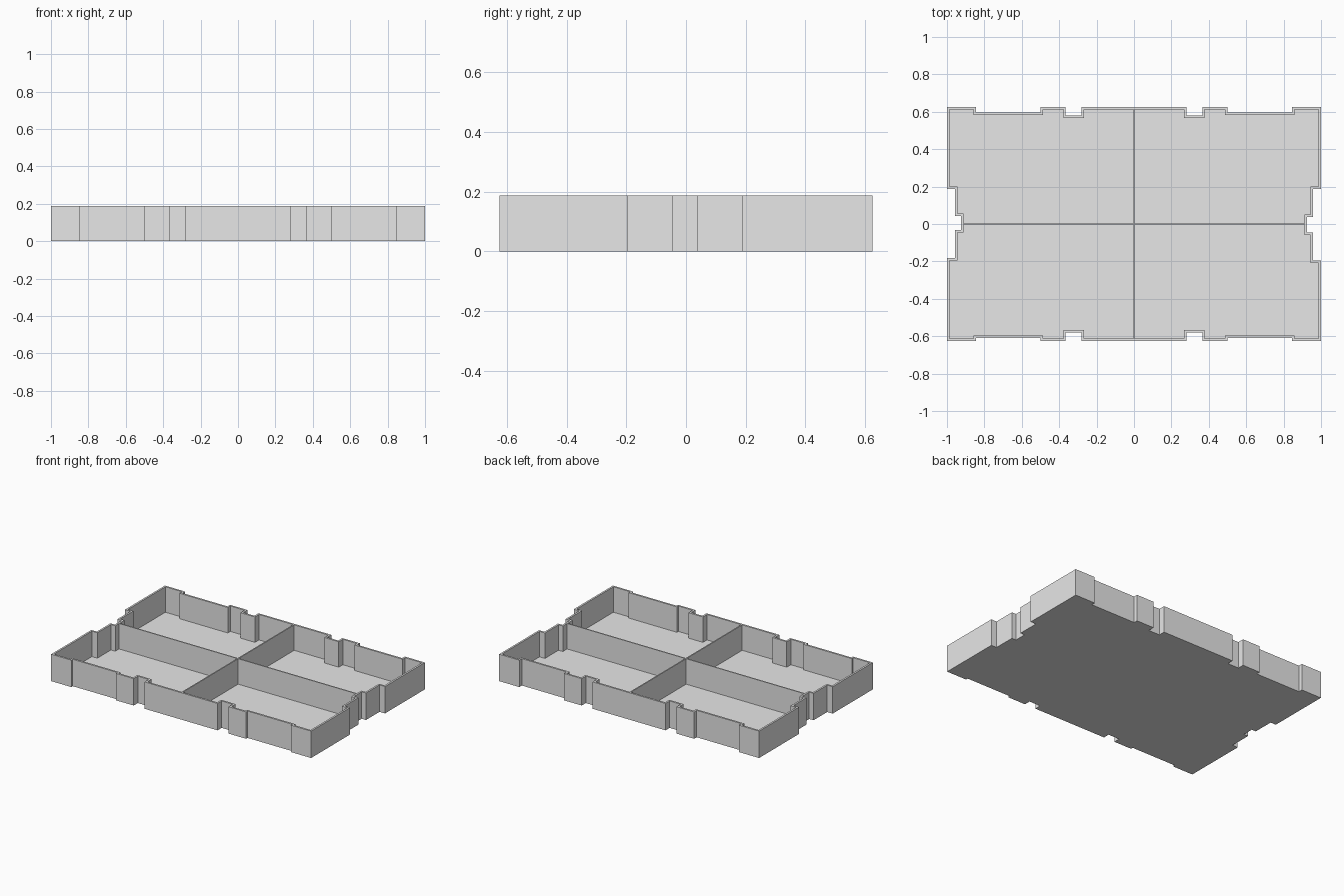
import bpy
import bmesh
from mathutils import Vector

HEIGHT, FLOOR, WALL, DIVIDER = 0.187, 0.01, 0.013, 0.008

cube = bpy.data.objects.get("Cube")
if cube:
    bpy.data.objects.remove(cube)

grey = bpy.data.materials.new("plain grey")
grey.use_nodes = True
grey.diffuse_color = (0.8, 0.8, 0.8, 1)
grey.node_tree.nodes["Principled BSDF"].inputs["Base Color"].default_value = (0.8, 0.8, 0.8, 1)


def make_object(name, bm):
    bmesh.ops.recalc_face_normals(bm, faces=bm.faces)
    mesh = bpy.data.meshes.new(name)
    bm.to_mesh(mesh)
    bm.free()
    mesh.materials.append(grey)
    obj = bpy.data.objects.new(name, mesh)
    bpy.context.scene.collection.objects.link(obj)
    return obj


def stepped_side(breaks, levels):
    """Pairs (along, out) where the edge steps from one level to the next."""
    pairs = []
    for b, before, after in zip(breaks, levels, levels[1:]):
        pairs += [(b, before), (b, after)]
    return pairs


def inset(points, t):
    """Inset of a counter-clockwise outline with right-angled corners."""
    result = []
    for i, p in enumerate(points):
        a = (p - points[i - 1]).normalized()
        b = (points[(i + 1) % len(points)] - p).normalized()
        result.append(p + t * Vector((-a.y - b.y, a.x + b.x)))
    return result


# Outline of the tray, side by side, counter-clockwise
X, Y = 1.0, 0.625
long_breaks = [-0.845, -0.5, -0.365, -0.28, 0.28, 0.365, 0.5, 0.845]


def long_levels(recess, notch):
    half = [Y, recess, Y, notch]
    return half + [Y] + half[::-1]


end_levels = [X, 0.958, 0.925, 0.958, X]
right = stepped_side([-0.195, -0.045, 0.038, 0.187], end_levels)
left = stepped_side([-0.183, -0.033, 0.043, 0.187], end_levels)
back = stepped_side(long_breaks, long_levels(0.597, 0.58))
front = stepped_side(long_breaks, long_levels(0.609, 0.58))

outline = [Vector((X, -Y))] + [Vector((out, s)) for s, out in right]
outline += [Vector((X, Y))] + [Vector((s, out)) for s, out in reversed(back)]
outline += [Vector((-X, Y))] + [Vector((-out, s)) for s, out in reversed(left)]
outline += [Vector((-X, -Y))] + [Vector((s, -out)) for s, out in front]

# Tray: bottom, outer wall, rim, inner wall and floor as one closed shell
bm = bmesh.new()
inner = inset(outline, WALL)
rings = [[bm.verts.new((p.x, p.y, z)) for p in pts]
         for pts, z in ((outline, 0), (outline, HEIGHT), (inner, HEIGHT), (inner, FLOOR))]
count = len(outline)
for low, high in zip(rings, rings[1:]):
    for i in range(count):
        j = (i + 1) % count
        bm.faces.new((low[i], low[j], high[j], high[i]))
bm.faces.new(rings[0][::-1])
bm.faces.new(rings[-1])
make_object("tray", bm)


# Crossing dividers, as tall as the walls
def divider(name, size):
    bm = bmesh.new()
    bmesh.ops.create_cube(bm, size=1)
    bmesh.ops.scale(bm, vec=size, verts=bm.verts)
    bmesh.ops.translate(bm, vec=(0, 0, (HEIGHT + FLOOR) / 2), verts=bm.verts)
    make_object(name, bm)


tall = HEIGHT - FLOOR
divider("long_divider", (2 * (0.925 - WALL), DIVIDER, tall))
divider("cross_divider", (DIVIDER, 2 * (Y - WALL), tall))
